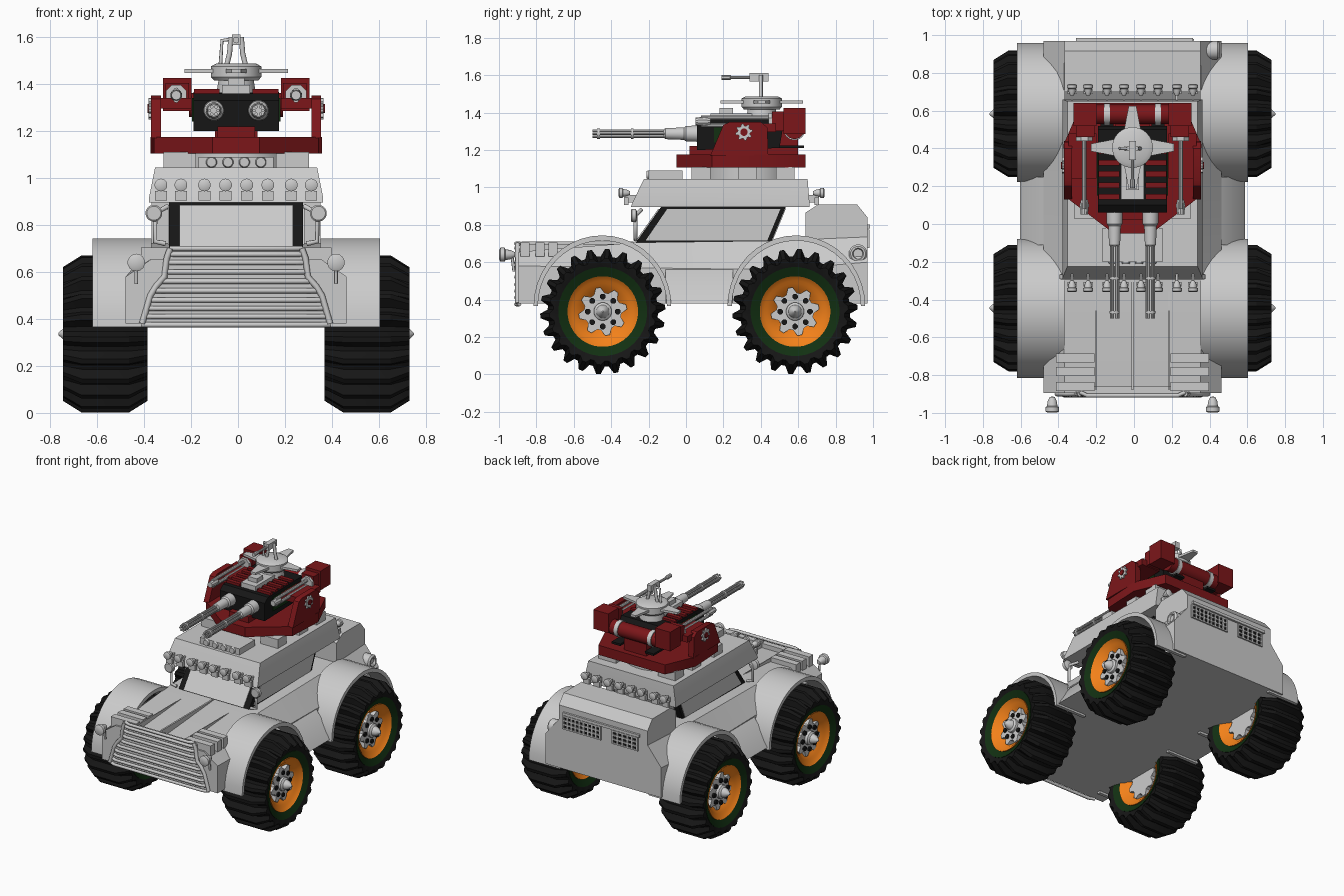
import bpy, bmesh
from math import sin, cos, pi, radians
from mathutils import Vector

if "Cube" in bpy.data.objects:
    bpy.data.objects.remove(bpy.data.objects["Cube"])

X0 = -0.008  # model axis


def material(name, rgb):
    m = bpy.data.materials.new(name)
    m.diffuse_color = (*rgb, 1)
    m.use_nodes = True
    m.node_tree.nodes["Principled BSDF"].inputs["Base Color"].default_value = m.diffuse_color
    return m


RED = material("red", (0.2, 0.008, 0.01))
BLACK = material("black", (0.008, 0.008, 0.008))
GREEN = material("green", (0.006, 0.03, 0.006))
ORANGE = material("orange", (0.9, 0.22, 0.01))


def add(name, verts, faces, mat=None):
    bm = bmesh.new()
    vs = [bm.verts.new(v) for v in verts]
    for f in faces:
        bm.faces.new([vs[i] for i in f])
    bmesh.ops.recalc_face_normals(bm, faces=bm.faces)
    me = bpy.data.meshes.new(name)
    bm.to_mesh(me)
    bm.free()
    ob = bpy.data.objects.new(name, me)
    bpy.context.collection.objects.link(ob)
    ob.location.x = X0
    if mat:
        me.materials.append(mat)
    return ob


def loft(name, rings, mat=None, cap=True):
    n = len(rings[0])
    faces = [(k * n + i, k * n + (i + 1) % n, (k + 1) * n + (i + 1) % n, (k + 1) * n + i)
             for k in range(len(rings) - 1) for i in range(n)]
    if cap:
        faces += [tuple(range(n)), tuple(range((len(rings) - 1) * n, len(rings) * n))]
    return add(name, [v for r in rings for v in r], faces, mat)


def place(axis, t, u, v):
    return {"x": (t, u, v), "y": (u, t, v), "z": (u, v, t)}[axis]


def prism(name, axis, pts, a, b, mat=None):
    return loft(name, [[place(axis, t, *p) for p in pts] for t in (a, b)], mat)


def box(name, x, y, z, mat=None):
    return prism(name, "z", [(x[0], y[0]), (x[1], y[0]), (x[1], y[1]), (x[0], y[1])], *z, mat)


def lathe(name, axis, c, prof, n=20, mat=None, cap=True, duty=4):
    """prof: (t, radius) or (t, tooth radius, gap radius)"""
    rings = []
    for p in prof:
        ring = []
        for i in range(n):
            r = p[1] if i % duty < duty / 2 else p[-1]
            a = 2 * pi * (i + 0.5) / n
            ring.append(Vector(c) + Vector(place(axis, p[0], r * cos(a), r * sin(a))))
        rings.append(ring)
    return loft(name, rings, mat, cap)


def tube(name, pts, r):
    cu = bpy.data.curves.new(name, "CURVE")
    cu.dimensions = "3D"
    cu.bevel_depth, cu.bevel_resolution, cu.use_fill_caps = r, 2, True
    sp = cu.splines.new("POLY")
    sp.points.add(len(pts) - 1)
    for q, p in zip(sp.points, pts):
        q.co = (*p, 1)
    ob = bpy.data.objects.new(name, cu)
    bpy.context.collection.objects.link(ob)
    ob.location.x = X0


def lamp(name, c, d, k=1.0):
    # bell-shaped lamp facing along y * d
    prof = [(0, .012), (.02, .022), (.045, .026), (.05, .034), (.07, .034), (.076, .022)]
    lathe(name, "y", c, [(t * k * d, r * k) for t, r in prof], 14)


# Hull: hood and lower body, then the rear trunk
def section(y, zt, wt, zs, w=.47):
    half = [(wt, zt), (w, zs), (w, .38)]
    return [(x, y, z) for x, z in half] + [(-x, y, z) for x, z in reversed(half)]


loft("hull", [section(-.895, .655, .36, .58), section(-.27, .705, .365, .57),
              section(.5, .715, .365, .56), section(.97, .735, .36, .6)])
prism("trunk", "x", [(.64, .70), (.64, .865), (.705, .908), (.915, .908), (.97, .84), (.97, .70)], -.36, .36)
box("trunk_rail", (-.3, .32), (.97, .985), (.78, .80))
for x0, x1, nx in ((.02, .32, 9), (-.28, -.08, 5)):
    box("rear_vent_back", (x0, x1), (.96, .973), (.68, .77), BLACK)
    for i in range(nx + 1):
        x = x0 + (x1 - x0) * i / nx
        box("rear_vent_bar", (x - .006, x + .006), (.96, .98), (.675, .775))
    for z in (.68, .71, .74, .77):
        box("rear_vent_slat", (x0, x1), (.96, .98), (z - .005, z + .005))
lathe("side_lamp", "x", (.36, .92, .645), [(0, .05), (.09, .05), (.1, .04), (.1, .03), (.085, .025)], 16)

# Fenders and side skirts
for s in (1, -1):
    for y, tag in ((-.447, "front"), (.59, "rear")):
        arch = lambda a, b: [(y + a * cos(pi * i / 20), .365 + b * sin(pi * i / 20)) for i in range(21)]
        prism(tag + "_fender", "x", arch(.368, .378) + arch(.345, .35)[::-1], s * .36, s * .612)
    prism("side_skirt", "y", [(s * .45, .57), (s * .47, .56), (s * .595, .38), (s * .4, .38)], -.11, .25)

# Wheels
for s in (1, -1):
    for y in (-.445, .583):
        c = (s * .557, y, .336)
        half = [(.10, .335, .295), (.18, .285, .265), (.17, .24, .24), (.14, .185, .185)]
        tire = [(-t, a, b) for t, a, b in reversed(half)] + half
        lathe("tire", "x", c, tire, 88, BLACK, cap=False)
        lathe("sidewall_band", "x", c, [(-.15, .188), (-.173, .238), (.173, .238), (.15, .188)], 36, GREEN, cap=False)
        lathe("rim", "x", c, [(-.08, .1), (-.13, .15), (-.135, .165), (-.158, .189), (.158, .189),
                              (.135, .165), (.13, .15), (.08, .1)], 36, ORANGE)
        lathe("hub_star", "x", c, [(-.12, .13, .1), (.125, .13, .1)], 32)
        lathe("hub_cap", "x", c, [(s * t, r) for t, r in ((.1, .05), (.14, .048), (.15, .035), (.175, .028), (.2, .004))], 16)
        for i in range(8):
            a = 2 * pi * i / 8
            lathe("hub_bolt", "x", (c[0], y + .08 * cos(a), .336 + .08 * sin(a)),
                  [(s * .11, .016), (s * .135, .016)], 8, BLACK)

# Grille of bent tubes, headlights, hood louvres
box("grille_back", (-.30, .30), (-.9, -.86), (.40, .69))
outline = [(.40, .38), (.365, .5), (.34, .54), (.305, .58), (.295, .66), (.28, .70)]
for z, w in ((.375, .40), (.41, .39), (.445, .38), (.48, .37), (.52, .355), (.56, .32), (.6, .305), (.64, .295), (.675, .29), (.7, .28)):
    tube("grille_bar", [(-w, -.89, z), (-w + .04, -.908, z), (w - .04, -.908, z), (w, -.89, z)], .011)
for s in (1, -1):
    tube("grille_frame", [(s * x, -.9, z) for x, z in outline], .013)
    lamp("headlight", (s * .425, -.915, .64), -1, 1.1)
    tube("headlight_stalk", [(s * .425, -.93, .63), (s * .425, -.92, .55)], .008)
    for y in (-.86, -.78, -.71):
        box("hood_louvre", (s * .2, s * .405), (y - .024, y + .024), (.63, .705))
    box("hood_seam", (s * .19, s * .196), (-.88, -.3), (.66, .698))
    # Wing mirrors
    tube("mirror_arm", [(s * .30, -.27, .72), (s * .345, -.27, .73), (s * .345, -.27, .85), (s * .29, -.24, .88)], .011)
    lathe("mirror", "y", (s * .35, -.28, .85), [(-.015, .03), (-.01, .036), (.012, .036), (.018, .02)], 16)
box("hood_ridge", (-.006, .006), (-.88, -.28), (.64, .71))

# Cabin: black frame with grey panes
prism("cabin_frame", "x", [(-.275, .695), (-.13, .90), (.535, .90), (.45, .695)], -.285, .285, BLACK)
prism("side_windows", "x", [(-.215, .717), (-.10, .885), (.505, .885), (.435, .717)], -.29, .29)
prism("windscreen", "x", [(-.272, .71), (-.148, .885), (-.1, .885), (-.2, .71)], -.242, .242)
prism("rear_window", "x", [(.40, .715), (.463, .715), (.535, .888), (.45, .888)], -.24, .24)

# Roof slab and rows of lamps
loft("roof", [[(-w, a, z), (w, a, z), (w, b, z), (-w, b, z)]
              for z, w, a, b in ((.895, .37, -.295, .66), (.92, .37, -.285, .66), (1.045, .345, -.225, .65))])
for x in (-.32, -.235, -.135, -.045, .045, .135, .235, .32):
    lamp("front_roof_lamp", (x, -.30, .97), -1, .8)
    lamp("rear_roof_lamp", (x, .68, .97), 1, .8)
    for y in (-.32, .70):
        box("lamp_bracket", (x - .025, x + .025), (y - .012, y + .012), (.905, .945))
    box("front_lamp_mount", (x - .006, x + .006), (-.33, -.26), (.92, .96))
    box("rear_lamp_mount", (x - .006, x + .006), (.64, .71), (.92, .96))
box("roof_sensor_box", (-.16, .16), (-.2, -.02), (1.04, 1.09))
for i in range(4):
    lathe("roof_sensor_lens", "y", (-.105 + .07 * i, -.2, 1.067), [(-.012, .02), (0, .024)], 12)

# Turret ring and deck
lathe("turret_ring", "z", (0, .33, 0), [(1.04, .23), (1.12, .23)], 28)
for s in (1, -1):
    for y in (.08, .33, .53):
        box("ring_block", (s * .17, s * .31), (y - .05, y + .05), (1.04, 1.11))
deck = [(.10, -.05), (.35, .14), (.365, .42), (.27, .64)]
prism("turret_deck", "z", deck + [(-x, y) for x, y in deck[::-1]], 1.105, 1.175, RED)
box("turret_pedestal", (-.08, .08), (.02, .45), (1.17, 1.22), RED)

# Turret side plates, launch boxes and tubes
for s in (1, -1):
    prism("turret_cheek", "x", [(.13, 1.17), (.2, 1.335), (.235, 1.35), (.4, 1.35), (.435, 1.32), (.44, 1.17)],
          s * .32, s * .362, RED)
    box("cheek_bracket", (s * .19, s * .34), (.24, .48), (1.295, 1.34), RED)
    lathe("cheek_cog", "x", (0, .31, 1.295), [(s * .36, .046, .034), (s * .372, .046, .034)], 32)
    lathe("cog_hub", "x", (0, .31, 1.295), [(s * .365, .02), (s * .378, .02)], 12, RED)
    box("launch_box", (s * .19, s * .312), (.52, .64), (1.285, 1.425), RED)
    box("launch_box_step", (s * .2, s * .30), (.46, .53), (1.30, 1.405), RED)
    lathe("launch_face", "y", (s * .255, 0, 1.352), [(.44, .048), (.47, .048)], 8)
    for dz in (-.02, .02):
        lathe("launch_tube", "y", (s * .255, 0, 1.352 + dz), [(.08, .012), (.45, .012)], 10)
    lathe("tube_muzzle", "y", (s * .255, 0, 1.352), [(.05, .02), (.1, .026), (.13, .018)], 10)
    box("rear_strut", (s * .1, s * .17), (.44, .63), (1.21, 1.225), BLACK)
    lathe("drum_band", "x", (0, .58, 1.31), [(s * .12, .058), (s * .15, .058)], 20)
lathe("rear_drum", "x", (0, .58, 1.31), [(-.2, .052), (.2, .052)], 20, RED)
box("rear_bracket", (-.09, .09), (.42, .6), (1.17, 1.3), RED)

# Gun housing and twin rotary guns
prism("gun_housing", "x", [(.06, 1.2), (.06, 1.33), (.1, 1.36), (.5, 1.365), (.52, 1.33), (.5, 1.21)], -.182, .182, BLACK)
for s in (1, -1):
    box("housing_panel", (s * .17, s * .188), (.15, .42), (1.24, 1.34), GREEN)
    for i in range(5):
        box("housing_rib", (s * .07, s * .18), (.13 + .06 * i, .16 + .06 * i), (1.35, 1.378), RED)
    c = (s * .095, 0, 1.287)
    lathe("gun_shroud", "y", c, [(.08, .045), (-.0, .042), (-.01, .034), (-.11, .03), (-.12, .022)], 16)
    for i in range(6):
        a = 2 * pi * i / 6
        lathe("gun_barrel", "y", (c[0] + .018 * cos(a), 0, c[2] + .018 * sin(a)), [(-.1, .0075), (-.5, .0075)], 8)
    for y in (-.28, -.46):
        lathe("barrel_clamp", "y", c, [(y, .028), (y - .015, .028)], 14)
box("housing_top_plate", (-.06, .06), (.13, .42), (1.35, 1.395))
box("housing_sight", (-.035, .035), (.18, .25), (1.39, 1.425))

# Cupola with vanes and a small top gun
cup = (0, .405, 0)
lathe("cupola_neck", "z", cup, [(1.36, .085), (1.42, .075)], 20)
lathe("cupola", "z", cup, [(1.415, .095), (1.43, .108), (1.475, .108), (1.487, .085)], 28)
for i in range(4):
    d = Vector((cos(i * pi / 2), sin(i * pi / 2)))
    n = Vector((-d.y, d.x))
    o = Vector(cup[:2])
    pts = [o + d * .09 + n * .045, o + d * .22 + n * .02, o + d * .22 - n * .02, o + d * .09 - n * .045]
    prism("cupola_vane", "z", [tuple(p) for p in pts], 1.447, 1.463)
for s in (1, -1):
    tube("top_gun_leg", [(s * .04, .4, 1.48), (s * .028, .4, 1.53), (s * .022, .4, 1.6)], .011)
box("top_gun_body", (-.018, .018), (.34, .44), (1.565, 1.61))
lathe("top_gun_barrel", "y", (0, 0, 1.587), [(.35, .009), (.24, .009), (.235, .014), (.19, .014)], 10)
tube("ammo_belt", [(-.02, .4, 1.59), (-.06, .4, 1.585), (-.067, .4, 1.48)], .008)

# Smooth round parts, keep edges sharp
for ob in bpy.data.objects:
    ob.select_set(ob.type == "MESH")
    if ob.type == "MESH":
        bpy.context.view_layer.objects.active = ob
bpy.ops.object.shade_smooth_by_angle(angle=radians(30))
